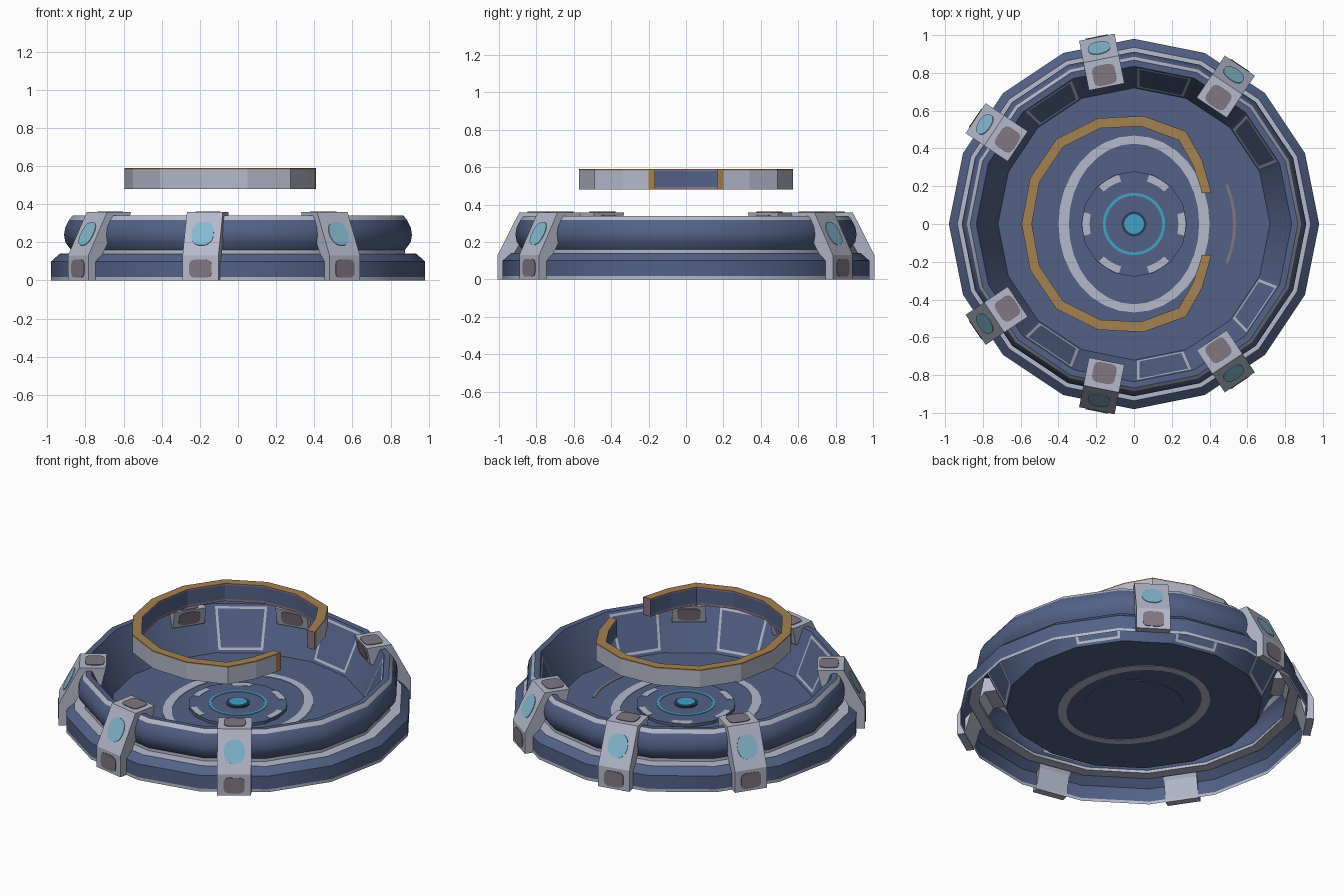
import bpy, bmesh, math
from mathutils import Vector, Matrix

if "Cube" in bpy.data.objects:
    bpy.data.objects.remove(bpy.data.objects["Cube"])

COLOURS = {
    "slate_blue": (0.085, 0.12, 0.24), "pale_grey": (0.46, 0.48, 0.59),
    "gold": (0.37, 0.22, 0.085), "light_cyan": (0.23, 0.48, 0.62),
    "bright_cyan": (0.055, 0.36, 0.58), "mauve_grey": (0.22, 0.18, 0.22),
    "dusty_pink": (0.27, 0.17, 0.22), "dark_navy": (0.03, 0.045, 0.09),
}
NAMES = list(COLOURS)
MATS = []
for n, c in COLOURS.items():
    m = bpy.data.materials.new(n)
    m.diffuse_color = (*c, 1)
    m.use_nodes = True
    m.node_tree.nodes["Principled BSDF"].inputs["Base Color"].default_value = m.diffuse_color
    MATS.append(m)
BLUE, PALE, GOLD, LCYAN, CYAN, MAUVE, PINK, NAVY = range(8)


def finish(bm, name, recalc=True, smooth=False):
    if recalc:
        bmesh.ops.recalc_face_normals(bm, faces=bm.faces)
    me = bpy.data.meshes.new(name)
    bm.to_mesh(me)
    bm.free()
    for m in MATS:
        me.materials.append(m)
    ob = bpy.data.objects.new(name, me)
    bpy.context.collection.objects.link(ob)
    if smooth:
        bpy.ops.object.select_all(action='DESELECT')
        ob.select_set(True)
        bpy.context.view_layer.objects.active = ob
        bpy.ops.object.shade_smooth_by_angle(angle=math.radians(30))
    return ob


def band_plate(name, rin, rout, z0, z1, mat, a0=0, a1=360, n=32):
    """Flat elliptical ring or arc; rin and rout are (x, y) radii."""
    bm = bmesh.new()
    full = a1 - a0 >= 360
    rows = []
    for i in range(n if full else n + 1):
        a = math.radians(a0 + (a1 - a0) * i / n)
        c, s = math.cos(a), math.sin(a)
        rows.append([bm.verts.new((r[0] * c, r[1] * s, z))
                     for r, z in ((rin, z0), (rout, z0), (rout, z1), (rin, z1))])
    for i in range(n):
        p, q = rows[i], rows[(i + 1) % len(rows)]
        for k in range(4):
            bm.faces.new((p[k], q[k], q[(k + 1) % 4], p[(k + 1) % 4]))
    if not full:
        bm.faces.new(rows[0])
        bm.faces.new(rows[-1])
    for f in bm.faces:
        f.material_index = mat
    return finish(bm, name)


def disc(name, r, z0, z1, mat, n):
    bm = bmesh.new()
    bmesh.ops.create_cone(bm, cap_ends=True, segments=n, radius1=r, radius2=r, depth=z1 - z0,
                          matrix=Matrix.Translation((0, 0, (z0 + z1) / 2)))
    for f in bm.faces:
        f.material_index = mat
    return finish(bm, name)


# Open shell: skirt, ledge, bulging ring, rim, bowl wall and floor
FLOOR = 0.085
PROFILE = [(0.98, 0), (0.98, 0.018), (0.98, 0.10), (0.935, 0.14), (0.875, 0.142), (0.875, 0.16),
           (0.905, 0.20), (0.912, 0.24), (0.905, 0.28), (0.885, 0.318), (0.868, 0.34),
           (0.835, 0.338), (0.72, FLOOR)]
BANDS = [PALE, BLUE, BLUE, PALE, PALE, BLUE, BLUE, BLUE, BLUE, PALE, BLUE, BLUE]
bm = bmesh.new()
N = 16
grid = [[bm.verts.new((r * math.cos(2 * math.pi * k / N), r * math.sin(2 * math.pi * k / N), z))
         for k in range(N)] for r, z in PROFILE]
framed = []
for j, mat in enumerate(BANDS):
    for k in range(N):
        f = bm.faces.new((grid[j][k], grid[j][(k + 1) % N], grid[j + 1][(k + 1) % N], grid[j + 1][k]))
        f.material_index = mat
        if j == len(BANDS) - 1 and k in (1, 3, 5, 10, 12, 14):
            framed.append(f)
bm.faces.new(grid[-1]).material_index = BLUE
bm.normal_update()
# pale frames on the wall panels between the clamps
bmesh.ops.inset_individual(bm, faces=framed, thickness=0.022)
rim = bmesh.ops.inset_individual(bm, faces=framed, thickness=0.02)["faces"]
for f in rim:
    f.material_index = PALE
finish(bm, "base_shell", recalc=False, smooth=True)

# Floor details
band_plate("floor_ring", (0.345, 0.425), (0.40, 0.468), FLOOR - 0.003, FLOOR + 0.003, PALE)
band_plate("floor_mark", (0.525, 0.525), (0.54, 0.54), FLOOR, FLOOR + 0.003, MAUVE, -23, 23, 6)
disc("centre_platform", 0.28, FLOOR - 0.004, 0.102, BLUE, 16)
for i in range(6):
    band_plate(f"platform_mark_{i}", (0.235, 0.235), (0.272, 0.272), 0.1, 0.104, PALE,
               60 * i - 13, 60 * i + 13, 4)
band_plate("cyan_ring", (0.15, 0.15), (0.165, 0.165), 0.1, 0.105, CYAN)
disc("button_collar", 0.066, 0.1, 0.109, NAVY, 20)
disc("centre_button", 0.053, 0.1, 0.116, CYAN, 20)

# Clamps straddling the rim
SIDE = [(0.965, 0), (1.008, 0), (1.008, 0.13), (0.89, 0.358), (0.74, 0.358), (0.765, 0.25),
        (0.85, 0.25), (0.93, 0.12)]
HALF = 0.096


def pad(bm, centre, up, half_w, half_h, power, mat):
    """Thin rounded plate on a clamp face; up lies in the radial plane."""
    u, v = Vector((0, 1, 0)), Vector(up).normalized()
    nrm = u.cross(v)
    rings = []
    for h in (-0.003, 0.004):
        ring = []
        for i in range(16):
            a = 2 * math.pi * (i + 0.5) / 16
            c, s = math.cos(a), math.sin(a)
            p = Vector(centre) + nrm * h
            p += u * half_w * math.copysign(abs(c) ** (2 / power), c)
            p += v * half_h * math.copysign(abs(s) ** (2 / power), s)
            ring.append(bm.verts.new(p))
        rings.append(ring)
    faces = [bm.faces.new(r) for r in rings]
    for i in range(16):
        k = (i + 1) % 16
        faces.append(bm.faces.new((rings[0][i], rings[0][k], rings[1][k], rings[1][i])))
    for f in faces:
        f.material_index = mat


for i, ang in enumerate((56.25, 101.25, 146.25, -56.25, -101.25, -146.25)):
    bm = bmesh.new()
    a = [bm.verts.new((x, -HALF, z)) for x, z in SIDE]
    b = [bm.verts.new((x, HALF, z)) for x, z in SIDE]
    fs = [bm.faces.new(a), bm.faces.new(b)]
    for k in range(len(SIDE)):
        j = (k + 1) % len(SIDE)
        fs.append(bm.faces.new((a[k], a[j], b[j], b[k])))
    for f in fs:
        f.material_index = PALE
    pad(bm, (0.949, 0, 0.244), (-0.118, 0, 0.228), 0.06, 0.07, 2.3, LCYAN)
    pad(bm, (1.008, 0, 0.062), (0, 0, 1), 0.06, 0.048, 4, MAUVE)
    pad(bm, (0.805, 0, 0.358), (-1, 0, 0), 0.062, 0.055, 4, MAUVE)
    pad(bm, (0.7525, 0, 0.304), (0.025, 0, -0.108), 0.065, 0.042, 4, MAUVE)
    bm.transform(Matrix.Rotation(math.radians(ang), 4, 'Z'))
    finish(bm, f"rim_clamp_{i}")

# Floating open ring
half = [(0.41, 0.165), (0.40, 0.2), (0.36, 0.34), (0.275, 0.49), (0.05, 0.572), (-0.19, 0.56),
        (-0.41, 0.45), (-0.55, 0.245)]
path = half + [(-0.595, 0)] + [(x, -y) for x, y in reversed(half)]
Z0, Z1 = 0.48, 0.59
bm = bmesh.new()
rows = []
for x, y in path:
    tip = x > 0 and abs(y) < 0.21
    ix, iy = -0.08 + (x + 0.08) * 0.895, y if tip else y * 0.905
    sect = [(x, y, Z0), (x, y, Z1 - 0.008), (x, y, Z1), (ix, iy, Z1),
            (ix, iy, Z1 - 0.01), (ix, iy, Z0 + 0.014), (ix, iy, Z0)]
    rows.append([bm.verts.new(p) for p in sect])
SECT = [PALE, GOLD, GOLD, PINK, BLUE, PINK, GOLD]
last = len(rows) - 2
for i in range(len(rows) - 1):
    for k in range(7):
        j = (k + 1) % 7
        f = bm.faces.new((rows[i][k], rows[i + 1][k], rows[i + 1][j], rows[i][j]))
        f.material_index = GOLD if k == 0 and i in (0, last) else SECT[k]
for end in (rows[0], rows[-1]):
    bm.faces.new(end).material_index = PINK
finish(bm, "floating_ring")
